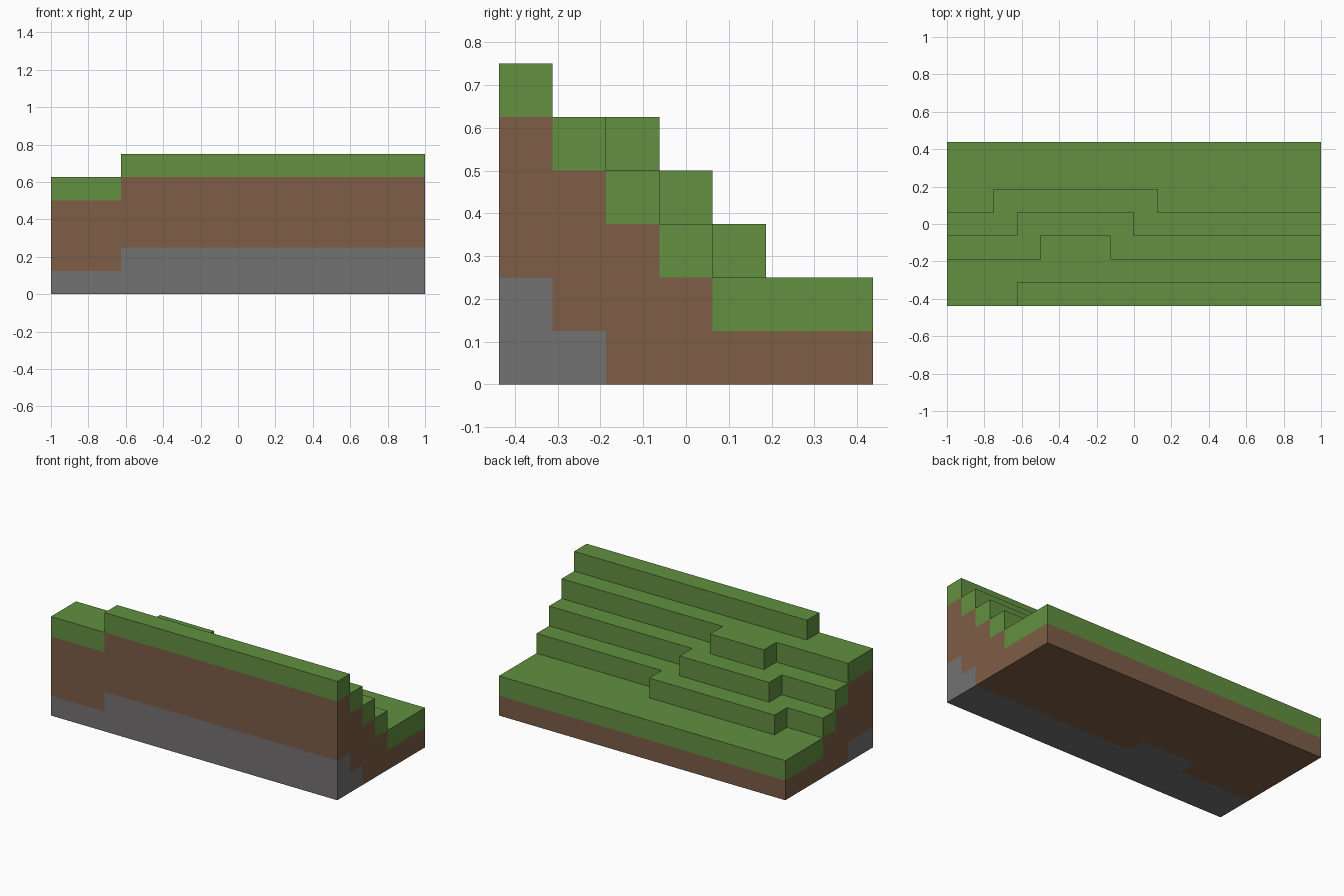
import bpy
import bmesh
from mathutils import Vector

if "Cube" in bpy.data.objects:
    bpy.data.objects.remove(bpy.data.objects["Cube"], do_unlink=True)

CELL = 0.125
COLUMNS, ROWS = 16, 7


def make_material(name, rgb):
    mat = bpy.data.materials.new(name)
    mat.use_nodes = True
    color = (*rgb, 1.0)
    mat.diffuse_color = color
    bsdf = next(n for n in mat.node_tree.nodes if n.type == "BSDF_PRINCIPLED")
    bsdf.inputs["Base Color"].default_value = color
    bsdf.inputs["Roughness"].default_value = 1.0
    return mat


# Each terrace: height of the row, then a raised or lowered run of columns
# (row height, run start, run end, run height)
terraces = [
    (6, 0, 3, 5),
    (5, 0, 0, 5),
    (4, 4, 7, 5),
    (3, 3, 8, 4),
    (2, 2, 9, 3),
    (2, 0, 0, 2),
    (2, 0, 0, 2),
]


def height(col, row):
    if not (0 <= col < COLUMNS and 0 <= row < ROWS):
        return 0
    base, start, end, run = terraces[row]
    return run if start <= col < end else base


def is_solid(col, row, level):
    return 0 <= level < height(col, row)


def add_side(bm, cell, axis, sign):
    """Add the outward face of one block on the given side."""
    normal = Vector((0, 0, 0))
    normal[axis] = sign
    u, v = Vector((0, 0, 0)), Vector((0, 0, 0))
    u[(axis + 1) % 3] = 0.5
    v[(axis + 2) % 3] = 0.5 * sign
    middle = Vector(cell) + Vector((0.5, 0.5, 0.5)) + normal * 0.5
    offset = Vector((COLUMNS / 2, ROWS / 2, 0))
    corners = (-u - v, u - v, u + v, -u + v)
    bm.faces.new([bm.verts.new((middle + c - offset) * CELL) for c in corners])


def build_layer(name, mat, min_depth, max_depth):
    """Outer skin of all blocks whose depth below the surface is in range."""
    bm = bmesh.new()
    for col in range(COLUMNS):
        for row in range(ROWS):
            top = height(col, row)
            for level in range(top):
                if not min_depth <= top - 1 - level <= max_depth:
                    continue
                cell = (col, row, level)
                for axis in range(3):
                    for sign in (-1, 1):
                        neighbour = list(cell)
                        neighbour[axis] += sign
                        if not is_solid(*neighbour):
                            add_side(bm, cell, axis, sign)
    # Weld the blocks and merge their flat faces
    bmesh.ops.remove_doubles(bm, verts=bm.verts[:], dist=0.001)
    bmesh.ops.dissolve_limit(bm, angle_limit=0.01, verts=bm.verts[:], edges=bm.edges[:])
    mesh = bpy.data.meshes.new(name)
    bm.to_mesh(mesh)
    bm.free()
    mesh.materials.append(mat)
    bpy.context.collection.objects.link(bpy.data.objects.new(name, mesh))


# Grass on top, three blocks of soil below it, stone underneath
build_layer("grass_layer", make_material("grass green", (0.122, 0.279, 0.051)), 0, 0)
build_layer("soil_layer", make_material("soil brown", (0.205, 0.109, 0.061)), 1, 3)
build_layer("stone_layer", make_material("stone grey", (0.174, 0.168, 0.171)), 4, 9)
